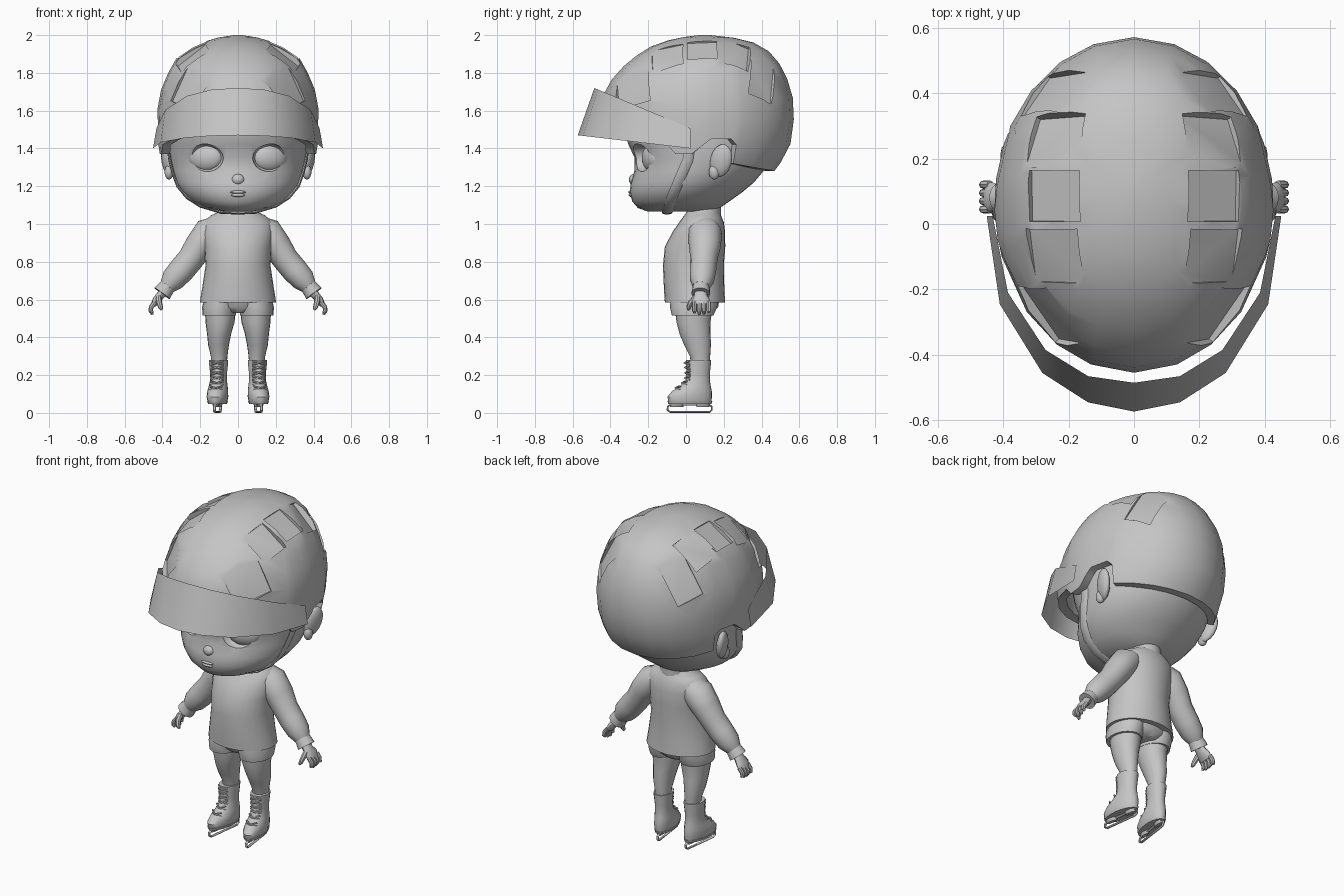
import bpy, bmesh, math
from mathutils import Vector, Matrix
from mathutils.bvhtree import BVHTree

mat = bpy.data.materials.new("grey")
mat.diffuse_color = (0.56, 0.56, 0.56, 1)


def finish(name, bm):
    bmesh.ops.recalc_face_normals(bm, faces=bm.faces)
    me = bpy.data.meshes.new(name)
    bm.to_mesh(me)
    bm.free()
    me.materials.append(mat)
    ob = bpy.data.objects.new(name, me)
    bpy.context.collection.objects.link(ob)
    return ob


def skin(name, rings, closed=False, wrap=True):
    """Bridge rings of points into a surface, capped at both ends."""
    bm = bmesh.new()
    vs = [[bm.verts.new(p) for p in r] for r in rings]
    n = len(vs[0])
    pairs = list(zip(vs, vs[1:])) + ([(vs[-1], vs[0])] if closed else [])
    for a, b in pairs:
        for i in range(n if wrap else n - 1):
            j = (i + 1) % n
            bm.faces.new((a[i], a[j], b[j], b[i]))
    if wrap and not closed:
        bm.faces.new(vs[0])
        bm.faces.new(vs[-1])
    return finish(name, bm)


def lerp(table, x):
    """Linear lookup in rows whose first entry is the key."""
    if x <= table[0][0]:
        return table[0][1:]
    for a, b in zip(table, table[1:]):
        if x <= b[0]:
            f = (x - a[0]) / (b[0] - a[0])
            return [p + (q - p) * f for p, q in zip(a[1:], b[1:])]
    return table[-1][1:]


def loft(name, rows, n=20, s=1):
    """Stack of ellipses: rows of (z, half width, front y, back y, centre x)."""
    rings = []
    for z, rx, yf, yb, cx in rows:
        rings.append([(s * cx + rx * math.sin(2 * math.pi * i / n),
                       (yf + yb) / 2 - (yb - yf) / 2 * math.cos(2 * math.pi * i / n), z) for i in range(n)])
    return skin(name, rings)


def tube(name, pts, radii, n=10, s=1, ref=(0, 1, 0), closed=False):
    """Sweep an ellipse along points; a radius is one number or (along ref, across)."""
    pts = [Vector((s * p[0], p[1], p[2])) for p in pts]
    k = len(pts)
    rings = []
    for i, p in enumerate(pts):
        a, b = (pts[i - 1], pts[(i + 1) % k]) if closed else (pts[max(i - 1, 0)], pts[min(i + 1, k - 1)])
        t = (b - a).normalized()
        u = Vector(ref)
        u = (u - t * u.dot(t)).normalized()
        v = t.cross(u)
        r = radii[i] if isinstance(radii, list) else radii
        ru, rv = r if isinstance(r, tuple) else (r, r)
        rings.append([p + u * ru * math.cos(2 * math.pi * j / n) + v * rv * math.sin(2 * math.pi * j / n)
                      for j in range(n)])
    return skin(name, rings, closed=closed)


def ball(name, loc, size, rot=(0, 0, 0), seg=16):
    bm = bmesh.new()
    bmesh.ops.create_uvsphere(bm, u_segments=seg, v_segments=seg // 2 + 2, radius=1)
    ob = finish(name, bm)
    ob.location, ob.scale, ob.rotation_euler = loc, size, rot
    return ob


def carve(ob, cutter):
    """Subtract the cutter, keeping the uncut mesh if the cut swallowed it."""
    cutter.hide_render = True
    spare = ob.data.copy()
    m = ob.modifiers.new("carve", 'BOOLEAN')
    m.operation, m.solver, m.object = 'DIFFERENCE', 'EXACT', cutter
    bpy.context.view_layer.objects.active = ob
    bpy.ops.object.modifier_apply(modifier=m.name)
    if len(ob.data.polygons) < 0.8 * len(spare.polygons):
        ob.data = spare
    bpy.data.objects.remove(cutter)


# head
HEAD = [(1.065, 0.08, -0.2, 0.12), (1.085, 0.18, -0.255, 0.18), (1.12, 0.25, -0.285, 0.23),
        (1.17, 0.30, -0.298, 0.30), (1.22, 0.335, -0.292, 0.36), (1.28, 0.352, -0.274, 0.41),
        (1.35, 0.365, -0.272, 0.45), (1.42, 0.372, -0.305, 0.47), (1.5, 0.372, -0.33, 0.48),
        (1.65, 0.34, -0.32, 0.45), (1.8, 0.24, -0.2, 0.36), (1.88, 0.1, 0.0, 0.2)]
head = loft("head", [(*r, 0) for r in HEAD], n=36)
for s in (-1, 1):
    carve(head, ball("socket_cutter", (s * 0.172, -0.25, 1.35), (0.098, 0.08, 0.075), (0, 0, s * 0.35)))
    ball("eye", (s * 0.17, -0.178, 1.35), (0.095, 0.05, 0.074), (0, 0, s * 0.35))
    ball("ear", (s * 0.372, 0.185, 1.335), (0.03, 0.06, 0.09), (-0.3, s * 0.12, -s * 0.3), 12)
    ball("ear_lobe", (s * 0.365, 0.15, 1.275), (0.025, 0.03, 0.04), (0, 0, 0), 10)
ball("nose", (0, -0.275, 1.235), (0.035, 0.028, 0.03), seg=12)
ball("upper_lip", (0, -0.29, 1.169), (0.045, 0.016, 0.009), seg=12)
ball("lower_lip", (0, -0.288, 1.153), (0.038, 0.016, 0.01), seg=12)
tube("neck", [(0, 0.1, 1.0), (0, 0.1, 1.13)], 0.085, n=16)


# chin strap hugging the cheeks
def on_head(y, z):
    rx, yf, yb = lerp(HEAD, z)
    t = (y - (yf + yb) / 2) / ((yb - yf) / 2)
    return (rx * math.sqrt(max(0, 1 - t * t)) + 0.006, y, z)


half = [on_head(y, z) for y, z in ((0.02, 1.42), (0.01, 1.34), (-0.02, 1.27), (-0.05, 1.2),
                                   (-0.075, 1.14), (-0.09, 1.095))]
strap = half + [(0.09, -0.1, 1.062), (0, -0.1, 1.058)]
strap += [(-x, y, z) for x, y, z in reversed(strap[:-1])]
tube("chin_strap", strap, (0.028, 0.008), n=8)

# helmet: outer shell, rim height set by depth, and a smaller inner shell
SHELL = [(1.25, .38, -.40, .44), (1.3, .40, -.42, .485), (1.4, .42, -.44, .55), (1.6, .428, -.455, .577),
         (1.7, .412, -.435, .56), (1.8, .37, -.37, .525), (1.88, .325, -.28, .475), (1.95, .22, -.17, .4),
         (1.985, .12, -.05, .26), (2.0, .02, .07, .13)]
RIM = [(-.46, 1.49), (-.27, 1.46), (-.1, 1.42), (-.05, 1.37), (.04, 1.37), (.1, 1.42), (.14, 1.45),
       (.25, 1.45), (.28, 1.42), (.30, 1.32), (.43, 1.30), (.58, 1.28)]
cols = [-.455, -.43, -.37, -.27, -.1, -.05, .04, .1, .14, .25, .28, .30, .41, .5, .555, .577]
angles = [(math.acos(max(-1, min(1, -(y - 0.061) / 0.516))), y) for y in cols]
angles += [(2 * math.pi - a, y) for a, y in reversed(angles[1:-1])]


def shell_ring(f, scale, drop):
    ring = []
    for a, y in angles:
        base = lerp(RIM, y)[0]
        z = base + (2 - base) * f
        rx, yf, yb = lerp(SHELL, z)
        ring.append((scale * rx * math.sin(a), 0.061 + scale * ((yf + yb) / 2 - 0.061
                     - (yb - yf) / 2 * math.cos(a)), z - drop * f))
    return ring


steps = (0, .06, .2, .38, .54, .68, .79, .88, .945, .98, 1)
outer = [shell_ring(f, 1, 0) for f in steps]
inner = [shell_ring(f, 0.89, 0.07) for f in reversed(steps)]
helmet = skin("helmet", inner + outer)

# recessed vents along both sides of the crown
bm = bmesh.new()
bm.from_mesh(helmet.data)
tree = BVHTree.FromBMesh(bm)
bm.free()
for s in (-1, 1):
    for y, length in ((-.29, .17), (-.1, .165), (.085, .155), (.26, .15), (.41, .12)):
        hit, n, _, _ = tree.ray_cast(Vector((s * 0.25, y, 3)), Vector((0, 0, -1)))
        n = n if n.z > 0 else -n
        t = (Vector((0, 1, 0)) - n * n.y).normalized()
        b = t.cross(n)
        rot = Matrix((b, t, n)).transposed().to_4x4()
        size = Matrix.Diagonal((0.16 / max(abs(b.x), 0.6), length / max(t.y, 0.65), 0.07, 1))
        tilt = Matrix.Rotation(0.12 * s, 4, 'Y')
        cube = bmesh.new()
        bmesh.ops.create_cube(cube, size=1, matrix=Matrix.Translation(hit + n * 0.012) @ rot @ tilt @ size)
        carve(helmet, finish("vent_cutter", cube))

# visor
low = [(0.45, 0.025), (0.41, -0.245), (0.28, -0.455), (0.14, -0.545), (0, -0.573)]
top = [(0.432, 0.025), (0.385, -0.21), (0.27, -0.385), (0.14, -0.465), (0, -0.485)]
low += [(-x, y) for x, y in low[-2::-1]]
top += [(-x, y) for x, y in top[-2::-1]]
skin("visor", [[(x, y, 1.47 - (y + 0.573) * 0.117) for x, y in low],
               [(x, y, 1.72 - (y + 0.485) * 0.42) for x, y in top]], wrap=False)

# sweater
loft("sweater", [(0.585, 0.19, -0.10, 0.195, 0), (0.585, 0.202, -0.112, 0.207, 0), (0.66, 0.19, -0.117, 0.203, 0),
                 (0.78, 0.172, -0.122, 0.2, 0), (0.88, 0.178, -0.112, 0.208, 0), (0.96, 0.19, -0.07, 0.207, 0),
                 (1.01, 0.182, -0.035, 0.2, 0), (1.045, 0.145, -0.01, 0.185, 0), (1.065, 0.1, 0.005, 0.175, 0),
                 (1.085, 0.088, 0.015, 0.172, 0)], n=28)
# shorts
loft("shorts_seat", [(0.53, 0.09, -0.04, 0.14, 0), (0.56, 0.17, -0.07, 0.17, 0), (0.62, 0.18, -0.08, 0.18, 0)])

for s in (-1, 1):
    loft("shorts_leg", [(0.515, 0.088, -0.075, 0.145, 0.1), (0.56, 0.092, -0.085, 0.165, 0.098),
                        (0.62, 0.085, -0.08, 0.17, 0.09)], s=s)
    loft("leg", [(0.24, 0.04, 0.03, 0.125, 0.1), (0.30, 0.044, 0.02, 0.128, 0.1), (0.36, 0.055, -0.01, 0.132, 0.103),
                 (0.42, 0.064, -0.035, 0.13, 0.1), (0.48, 0.077, -0.05, 0.13, 0.095),
                 (0.56, 0.083, -0.06, 0.14, 0.093)], s=s)

    # sleeve, cuff and hand
    tube("sleeve", [(0.1, 0.1, 0.99), (0.15, 0.1, 0.955), (0.205, 0.1, 0.885), (0.25, 0.095, 0.815),
                    (0.30, 0.09, 0.755), (0.345, 0.085, 0.705), (0.375, 0.08, 0.668)],
         [(0.07, 0.06), (0.09, 0.085), (0.085, 0.077), (0.072, 0.07), (0.07, 0.07), (0.065, 0.064), (0.045, 0.044)],
         n=16, s=s)
    tube("cuff", [(0.365, 0.08, 0.68), (0.385, 0.08, 0.655), (0.402, 0.078, 0.632)],
         [0.042, 0.046, 0.05], n=16, s=s)
    tube("palm", [(0.39, 0.078, 0.65), (0.412, 0.078, 0.62), (0.433, 0.08, 0.595), (0.447, 0.082, 0.572)],
         [(0.03, 0.025), (0.036, 0.022), (0.048, 0.021), (0.044, 0.015)], n=12, s=s)
    for i, drop in enumerate((0.53, 0.52, 0.523, 0.535)):
        y = 0.045 + 0.025 * i
        tube("finger", [(0.44, y, 0.585), (0.46, y, 0.56), (0.462, y, 0.54), (0.452, y, drop)],
             [0.013, 0.013, 0.012, 0.007], n=8, s=s)
    tube("thumb", [(0.42, 0.05, 0.61), (0.418, 0.025, 0.585), (0.41, 0.015, 0.56), (0.402, 0.014, 0.545)],
         [0.016, 0.015, 0.013, 0.007], n=8, s=s)

    # skate boot
    parts = [loft("boot", [(0.06, 0.05, -0.095, 0.135, 0), (0.085, 0.056, -0.1, 0.138, 0),
                           (0.115, 0.054, -0.075, 0.137, 0), (0.14, 0.05, -0.035, 0.132, 0),
                           (0.17, 0.045, -0.005, 0.127, 0), (0.21, 0.045, 0.002, 0.127, 0),
                           (0.265, 0.051, 0.0, 0.133, 0), (0.28, 0.051, 0.0, 0.134, 0),
                           (0.28, 0.042, 0.01, 0.125, 0)]),
             loft("boot_sole", [(0.047, 0.048, -0.095, 0.135, 0), (0.062, 0.053, -0.1, 0.14, 0)])]
    # laces crossing the front
    for y, z in ((-0.055, 0.132), (-0.02, 0.158), (-0.004, 0.185), (-0.002, 0.212), (-0.004, 0.24), (-0.006, 0.265)):
        for d in (-1, 1):
            parts.append(tube("lace", [(-0.033, y + 0.02, z - d * 0.009), (0, y - 0.003, z),
                                       (0.033, y + 0.02, z + d * 0.009)], 0.005, n=6, ref=(0, 0, 1)))
    # blade loop and its mounts
    loop = [(0, y, z) for y, z in ((-.085, .005), (.125, .005), (.137, .015), (.137, .033), (.125, .043),
                                   (-.085, .043), (-.098, .033), (-.1, .015))]
    parts.append(tube("blade", loop, (0.008, 0.005), n=8, ref=(1, 0, 0), closed=True))
    for y in (-0.05, 0.09):
        parts.append(tube("blade_mount", [(0, y, 0.03), (0, y, 0.06)], [(0.035, 0.01), (0.04, 0.025)], n=10))
    place = Matrix.Translation((s * 0.101, 0.08, 0)) @ Matrix.Rotation(s * 0.13, 4, 'Z') \
        @ Matrix.Translation((0, -0.08, 0))
    for ob in parts:
        ob.data.transform(place)

bpy.ops.object.select_all(action='SELECT')
bpy.context.view_layer.objects.active = head
bpy.ops.object.shade_smooth_by_angle(angle=math.radians(40))
